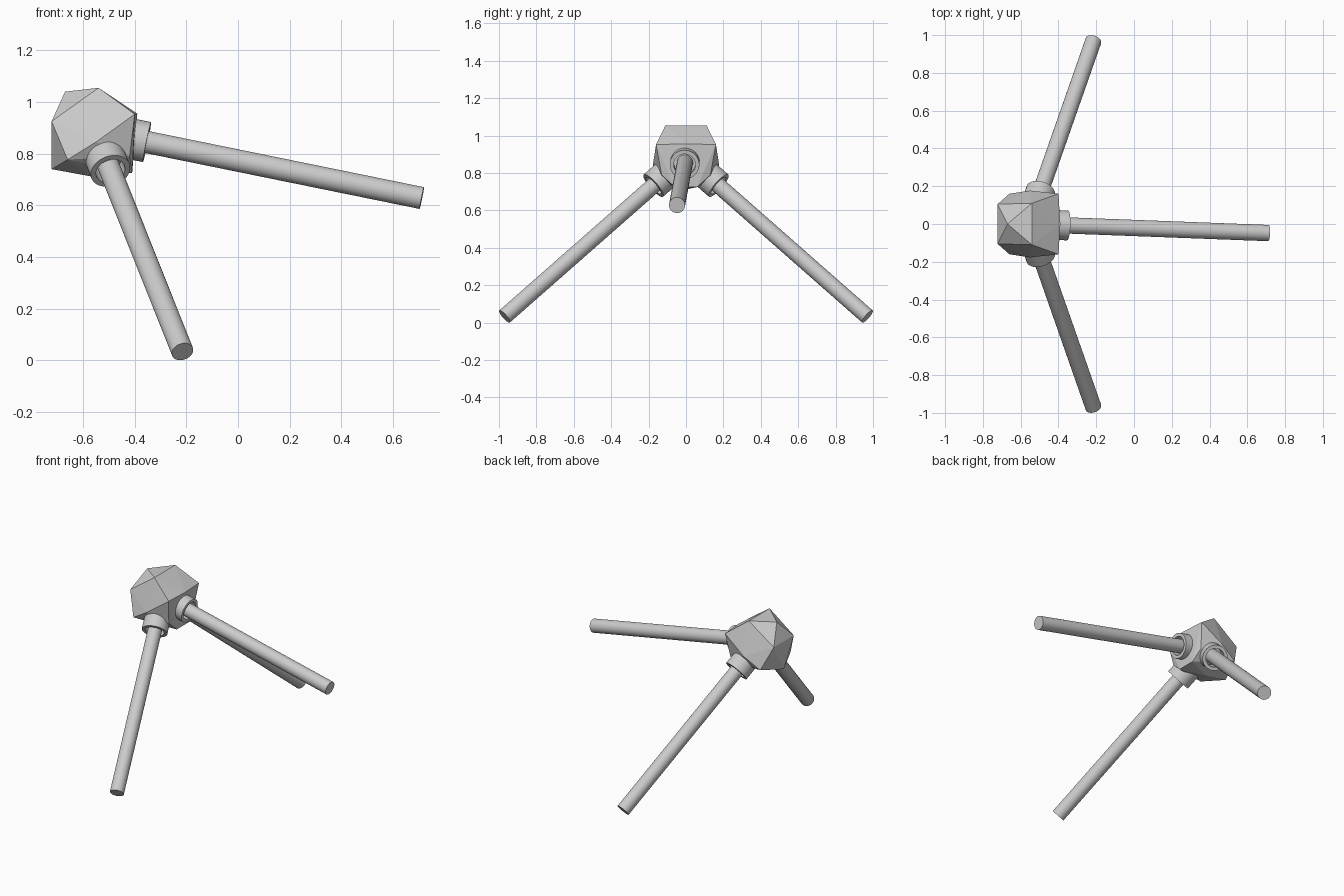
import bpy, bmesh, math
from mathutils import Vector

if "Cube" in bpy.data.objects:
    bpy.data.objects.remove(bpy.data.objects["Cube"])

CENTRE = Vector((-0.555, 0.0, 0.886))


def finish(name, bm, smooth):
    bmesh.ops.recalc_face_normals(bm, faces=bm.faces)
    me = bpy.data.meshes.new(name)
    bm.to_mesh(me)
    bm.free()
    ob = bpy.data.objects.new(name, me)
    bpy.context.collection.objects.link(ob)
    if smooth:
        bpy.ops.object.select_all(action='DESELECT')
        ob.select_set(True)
        bpy.context.view_layer.objects.active = ob
        bpy.ops.object.shade_smooth_by_angle(angle=math.radians(35))
    return ob


def lathe(name, profile, axis, closed=False, sides=40):
    """Revolve (radius, distance) points round an axis starting at the hub centre."""
    rot = axis.to_track_quat('Z', 'Y')
    bm = bmesh.new()
    rings = []
    for r, d in profile:
        rings.append([bm.verts.new(CENTRE + rot @ Vector((
            r * math.cos(math.tau * i / sides), r * math.sin(math.tau * i / sides), d)))
            for i in range(sides)])
    pairs = list(zip(rings, rings[1:]))
    if closed:
        pairs.append((rings[-1], rings[0]))
    else:
        bm.faces.new(rings[0])
        bm.faces.new(rings[-1])
    for a, b in pairs:
        for i in range(sides):
            j = (i + 1) % sides
            bm.faces.new((a[i], a[j], b[j], b[i]))
    return finish(name, bm, True)


# Faceted hub: corner points on the middle plane, and corners mirrored across it
middle = [(-0.67, 1.04), (-0.39, 0.955), (-0.722, 0.74), (-0.57, 0.712)]
mirrored = [
    (-0.54, 0.11, 1.055), (-0.40, 0.16, 0.953),
    (-0.722, 0.105, 0.925), (-0.66, 0.16, 0.777),
    (-0.55, 0.177, 0.845), (-0.41, 0.06, 0.725), (-0.42, 0.13, 0.79),
]
bm = bmesh.new()
for x, z in middle:
    bm.verts.new((x, 0, z))
for x, y, z in mirrored:
    for s in (1, -1):
        bm.verts.new((x, s * y, z))
hull = bmesh.ops.convex_hull(bm, input=bm.verts)
loose = [v for v in bm.verts if not v.link_faces]
bmesh.ops.delete(bm, geom=loose, context='VERTS')
finish("faceted_hub", bm, False)

# Rods with their hollow collars: name, far end, collar end distance
arms = [
    ("long_arm", (0.712, -0.048, 0.628), 0.207),
    ("front_leg", (-0.215, -0.97, 0.033), 0.24),
    ("back_leg", (-0.215, 0.97, 0.033), 0.24),
]
for name, end, collar in arms:
    axis = Vector(end) - CENTRE
    lathe(name + "_rod", [(0.043, 0.1), (0.043, axis.length)], axis)
    lathe(name + "_collar", [(0.079, 0.11), (0.079, collar),
                             (0.058, collar), (0.058, 0.11)], axis, closed=True)
